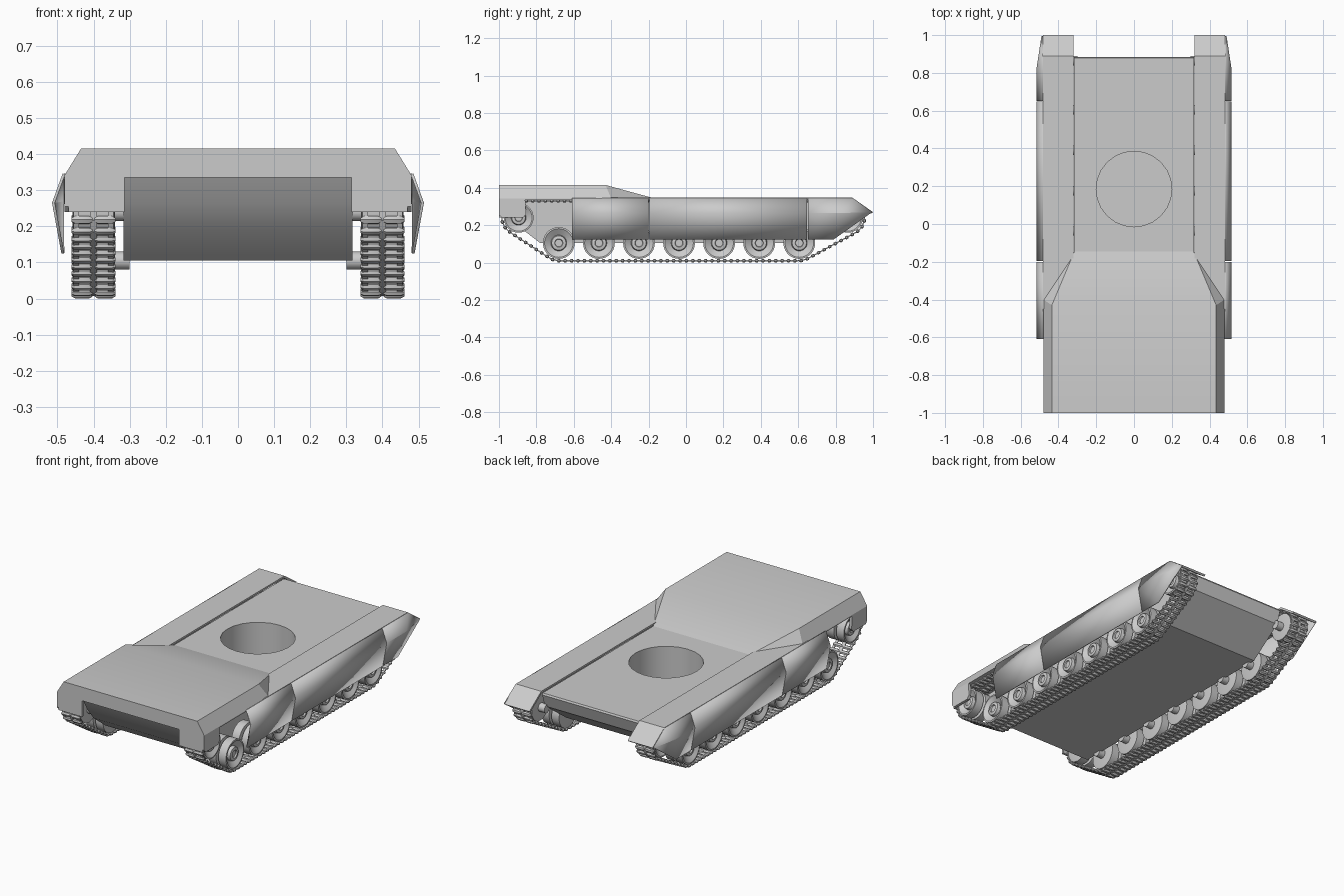
import bpy, bmesh, math
from mathutils import Vector, Matrix, geometry

if "Cube" in bpy.data.objects:
    bpy.data.objects.remove(bpy.data.objects["Cube"])


def finish(name, bm, mirror=False, thick=0, angle=30):
    bmesh.ops.recalc_face_normals(bm, faces=bm.faces[:])
    me = bpy.data.meshes.new(name)
    bm.to_mesh(me)
    bm.free()
    ob = bpy.data.objects.new(name, me)
    bpy.context.collection.objects.link(ob)
    bpy.ops.object.select_all(action='DESELECT')
    ob.select_set(True)
    bpy.context.view_layer.objects.active = ob
    bpy.ops.object.shade_smooth_by_angle(angle=math.radians(angle))
    if thick:
        m = ob.modifiers.new("thickness", 'SOLIDIFY')
        m.thickness = thick
        m.offset = 0
    if mirror:
        m = ob.modifiers.new("mirror", 'MIRROR')
        m.use_mirror_merge = False
    return ob


def prism(bm, profile, x0, x1):
    """Extrude a (y, z) outline along x."""
    a = [bm.verts.new((x0, y, z)) for y, z in profile]
    b = [bm.verts.new((x1, y, z)) for y, z in profile]
    bm.faces.new(a)
    bm.faces.new(b[::-1])
    n = len(a)
    for i in range(n):
        bm.faces.new((a[i], b[i], b[(i + 1) % n], a[(i + 1) % n]))


def box(bm, x0, x1, y0, y1, z0, z1):
    prism(bm, [(y0, z0), (y1, z0), (y1, z1), (y0, z1)], x0, x1)


def lathe(bm, profile, cy, cz, seg=28):
    """Revolve an (x, radius) outline around an axis parallel to x."""
    rings = []
    for x, r in profile:
        rings.append([bm.verts.new((x, cy + r * math.cos(t), cz + r * math.sin(t)))
                      for t in (2 * math.pi * i / seg for i in range(seg))])
    for a, b in zip(rings, rings[1:]):
        for i in range(seg):
            j = (i + 1) % seg
            bm.faces.new((a[i], a[j], b[j], b[i]))
    bm.faces.new(rings[0])
    bm.faces.new(rings[-1])


# Lower hull tub with the turret ring opening
bm = bmesh.new()
prism(bm, [(-0.99, 0.336), (-0.95, 0.265), (-0.89, 0.19), (-0.78, 0.105), (0.66, 0.105),
           (0.86, 0.25), (0.885, 0.325), (0.88, 0.335)], -0.317, 0.317)
hull = finish("lower_hull", bm)

bm = bmesh.new()
bmesh.ops.create_cone(bm, cap_ends=True, segments=24, radius1=0.2, radius2=0.2, depth=0.4,
                      matrix=Matrix.Translation((0, 0.185, 0.32)))
cutter = finish("ring_cutter", bm)
cutter.hide_render = True
m = hull.modifiers.new("turret_ring", 'BOOLEAN')
m.operation = 'DIFFERENCE'
m.solver = 'EXACT'
m.object = cutter
bpy.ops.object.select_all(action='DESELECT')
hull.select_set(True)
bpy.context.view_layer.objects.active = hull
bpy.ops.object.modifier_apply(modifier=m.name)
bpy.data.objects.remove(cutter)
bpy.ops.object.shade_smooth_by_angle(angle=math.radians(35))

# Upper front hull with sloping glacis
bm = bmesh.new()
for s in (-1, 1):
    for x, y, z in [(0.48, -1, 0.335), (0.48, -0.4, 0.335), (0.315, -0.17, 0.335),
                    (0.315, -0.145, 0.337), (0.435, -1, 0.415), (0.435, -0.43, 0.415),
                    (0.48, -1, 0.342), (0.48, -0.4, 0.342)]:
        bm.verts.new((s * x, y, z))
bmesh.ops.convex_hull(bm, input=bm.verts[:])
bmesh.ops.dissolve_limit(bm, angle_limit=0.01, verts=bm.verts[:], edges=bm.edges[:])
finish("upper_front_hull", bm, angle=20)

# Front mudguards: side cheek and front wall
bm = bmesh.new()
prism(bm, [(-1, 0.255), (-0.985, 0.24), (-0.87, 0.24), (-0.855, 0.26), (-0.86, 0.337), (-1, 0.337)],
      0.464, 0.48)
box(bm, 0.315, 0.47, -1, -0.985, 0.24, 0.337)
finish("front_mudguard", bm, mirror=True)

# Fenders over the tracks, dropping at the rear
bm = bmesh.new()
prism(bm, [(-0.45, 0.347), (0.89, 0.347), (1, 0.27), (0.99, 0.262), (0.885, 0.336), (-0.45, 0.336)],
      0.32, 0.482)
finish("fender", bm, mirror=True)

# Side skirts: two straight panels and a tapered rear one
edge = [(0.482, 0.345), (0.511, 0.265), (0.485, 0.125)]
for name, y0, y1 in (("front_skirt", -0.61, -0.2), ("middle_skirt", -0.196, 0.648)):
    bm = bmesh.new()
    g = [[bm.verts.new((x, y, z)) for x, z in edge] for y in (y0, y1)]
    for i in range(2):
        bm.faces.new((g[0][i], g[1][i], g[1][i + 1], g[0][i + 1]))
    finish(name, bm, True, 0.008, 15)
bm = bmesh.new()
t0, m0, b0 = [bm.verts.new((x, 0.652, z)) for x, z in edge]
t1, m1, b1 = [bm.verts.new((x, y, z)) for (x, z), y in zip(edge, (0.89, 0.83, 0.79))]
tip = bm.verts.new((0.486, 0.995, 0.27))
for f in ((t0, t1, m1, m0), (m0, m1, b1, b0), (t1, tip, m1), (m1, tip, b1)):
    bm.faces.new(f)
finish("rear_skirt", bm, True, 0.008, 15)

# Road wheels, front idler and rear sprocket as double dished discs
road = [(-0.68 + 0.2143 * i, 0.105, 0.085) for i in range(7)]
idler, sprocket = (-0.895, 0.24, 0.08), (0.865, 0.24, 0.08)


def wheel(name, c):
    y, z, r = c
    bm = bmesh.new()
    lathe(bm, [(0.34, r * 0.8), (0.343, r), (0.392, r), (0.395, r * 0.8)], y, z)
    lathe(bm, [(0.405, r * 0.8), (0.408, r), (0.457, r), (0.458, r * 0.9), (0.435, r * 0.5),
               (0.452, r * 0.45), (0.455, r * 0.26), (0.447, r * 0.23)], y, z)
    lathe(bm, [(0.3, 0.025), (0.42, 0.025)], y, z, 16)
    finish(name, bm, mirror=True)


for i, c in enumerate(road):
    wheel(f"road_wheel_{i + 1}", c)
wheel("front_idler", idler)
wheel("rear_sprocket", sprocket)

# Track path: tight loop around the outer wheels
pts = [Vector((y + (r + 0.01) * math.cos(t), z + (r + 0.01) * math.sin(t)))
       for y, z, r in (road[0], road[-1], idler, sprocket)
       for t in (2 * math.pi * k / 48 for k in range(48))]
loop = [pts[i] for i in geometry.convex_hull_2d(pts)]
segs = [(a, b, (b - a).length) for a, b in zip(loop, loop[1:] + loop[:1])]
total = sum(s[2] for s in segs)
count = round(total / 0.034)


def at(d):
    d %= total
    for a, b, l in segs:
        if d <= l:
            return a.lerp(b, d / max(l, 1e-9))
        d -= l
    return loop[0]


# Track links: pairs of lens-shaped pads joined by thin connectors
bm = bmesh.new()
for i in range(count):
    p, q = at(i * total / count), at((i + 1) * total / count)
    u = (q - p).normalized()
    n = Vector((-u.y, u.x))
    for xc in (0.3685, 0.4315):
        rings = []
        for dx, k in ((-0.029, 0.5), (-0.02, 1), (0.02, 1), (0.029, 0.5)):
            ring = []
            for h in range(6):
                t = math.pi * h / 3
                o = p + u * (0.012 * k * math.cos(t)) + n * (0.01 * k * math.sin(t))
                ring.append(bm.verts.new((xc + dx, o.x, o.y)))
            rings.append(ring)
        for a, b in zip(rings, rings[1:]):
            for h in range(6):
                bm.faces.new((a[h], a[(h + 1) % 6], b[(h + 1) % 6], b[h]))
        bm.faces.new(rings[0])
        bm.faces.new(rings[-1])
    w = n * 0.003
    for x0, x1 in ((0.345, 0.36), (0.39, 0.41), (0.44, 0.455)):
        prism(bm, [tuple(p - w), tuple(q - w), tuple(q + w), tuple(p + w)], x0, x1)
finish("track", bm, mirror=True)
